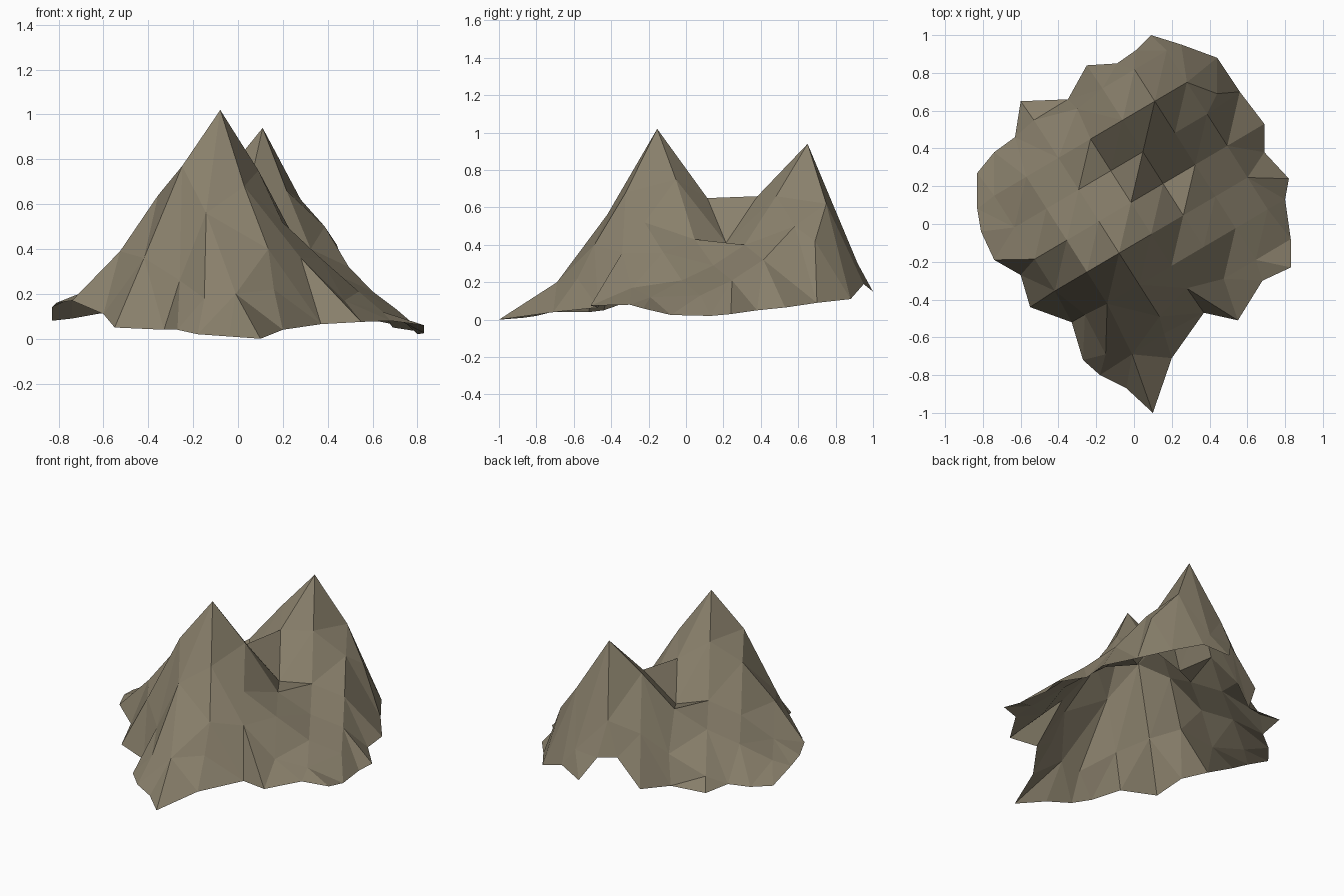
import bpy
from mathutils import Vector
from mathutils.geometry import delaunay_2d_cdt

# Rock colour
rock = bpy.data.materials.new("brown grey rock")
rock.diffuse_color = (0.25, 0.215, 0.148, 1)

# Ragged foot of the mountain, counter-clockwise from the front tip
rim = [(0.10, -1.0, 0), (0.20, -0.71, .04), (0.37, -0.47, .065), (0.55, -0.51, .075),
       (0.68, -0.30, .08), (0.83, -0.23, .06), (0.83, -0.08, .025), (0.80, 0.13, .02),
       (0.82, 0.24, .03), (0.69, 0.38, .05), (0.69, 0.53, .065), (0.56, 0.70, .09),
       (0.44, 0.88, .11), (0.25, 0.95, .19), (0.09, 1.0, .15), (0.01, 0.92, .29),
       (-0.09, 0.85, .29), (-0.25, 0.84, .12), (-0.35, 0.66, .10), (-0.60, 0.65, .115),
       (-0.63, 0.46, .11), (-0.74, 0.38, .09), (-0.83, 0.27, .08), (-0.83, 0.08, .14),
       (-0.81, -0.04, .16), (-0.74, -0.19, .17), (-0.60, -0.27, .11), (-0.55, -0.44, .05),
       (-0.33, -0.52, .04), (-0.27, -0.72, .04), (-0.18, -0.80, .02), (-0.04, -0.87, .01)]

# Slopes: a slanted terrain grid, one row of heights per step: row -> (first column, heights)
origin, step_u, step_v = Vector((.11, .65)), Vector((.17, .10)), Vector((.107, -.168))
rows = {-1: (-1, [.42, .50, .30]),
        0: (-5, [.18, .28, .37, .50, .73, .94, .62]),
        1: (-5, [.23, .38, .47, .44, .66, .66, .50]),
        2: (-5, [.39, .64, .77, .65, .41, .40, .32]),
        3: (-5, [.36, .77, 1.02, .75, .43, .29, .21]),
        4: (-4, [.56, .68, .52, .36, .21, .13]),
        5: (-3, [.40]),
        6: (-1, [])}
rows[5.0001] = (-1, [.17, .12])
slopes = []
for j, (first, heights) in rows.items():
    for i, z in enumerate(heights, first):
        p = origin + step_u * i + step_v * j
        slopes.append((p.x, p.y, z))

# Extra crags: back right shoulder, front spur, right spur and back left ledge
crags = [(.44, .69, .42), (.16, -.58, .22), (-.01, -.69, .20), (-.15, -.69, .18),
         (-.26, -.48, .26), (.28, -.34, .36), (-.53, .55, .17), (-.30, .61, .28)]

points = rim + slopes + crags
flat = [Vector(p[:2]) for p in points]


def near(x, y):
    """Index of the point closest to a place on the plan."""
    return min(range(len(flat)), key=lambda k: (flat[k] - Vector((x, y))).length)


# Sharp ridges that must stay as edges, as chains of places on the plan
ridges = [[(-.08, -.15), (.04, -.32)],
          [(-.14, -.42), (-.01, -.69), (.10, -1.0)],
          [(.47, -.29), (.28, -.34), (.55, -.51)],
          [(-.01, .11), (.05, .38)],
          [(-.53, .55), (-.30, .61)]]
edges = [(near(*a), near(*b)) for r in ridges for a, b in zip(r, r[1:])]

# Triangulate everything inside the rim and lift it to its height
verts, _, faces, source, _, _ = delaunay_2d_cdt(flat, edges, [list(range(len(rim)))], 1, 1e-5)
coords = [(v.x, v.y, points[s[0]][2]) for v, s in zip(verts, source) if s]

mesh = bpy.data.meshes.new("mountain")
mesh.from_pydata(coords, [], faces)
mesh.materials.append(rock)
mesh.update()
mountain = bpy.data.objects.new("mountain", mesh)
bpy.context.collection.objects.link(mountain)
